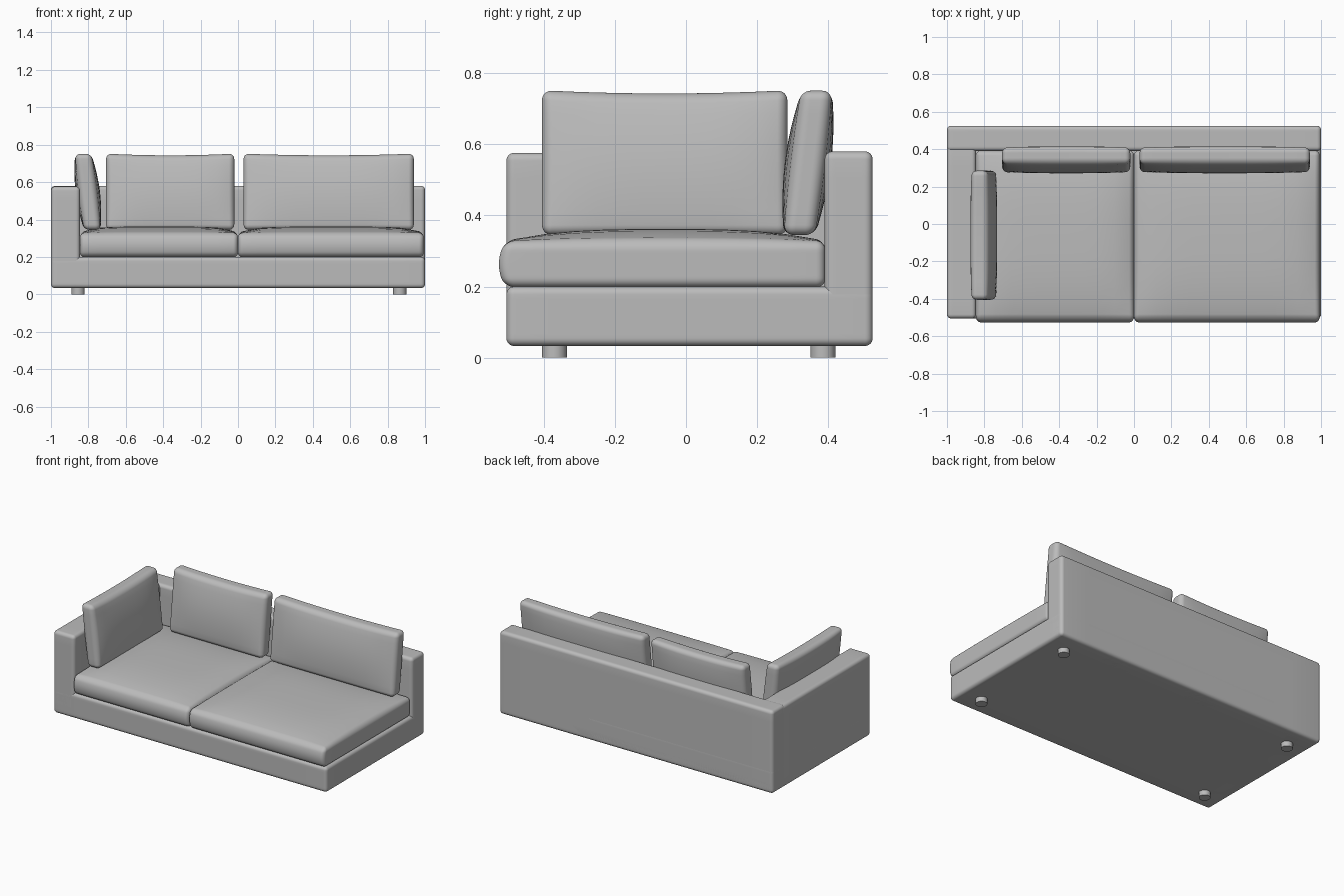
import bpy, bmesh
from mathutils import Vector, Matrix

cube = bpy.data.objects.get("Cube")
if cube:
    bpy.data.objects.remove(cube, do_unlink=True)

FABRIC = bpy.data.materials.new("grey_fabric")
FABRIC.use_nodes = True
FABRIC.diffuse_color = (0.5, 0.5, 0.5, 1)
FABRIC.node_tree.nodes["Principled BSDF"].inputs["Base Color"].default_value = (0.5, 0.5, 0.5, 1)

CUTS = 17          # inner loops per side of a soft box
ROUND = 4          # loops spent on each rounded edge


def finish(name, bm):
    mesh = bpy.data.meshes.new(name)
    bm.to_mesh(mesh)
    bm.free()
    mesh.materials.append(FABRIC)
    obj = bpy.data.objects.new(name, mesh)
    bpy.context.collection.objects.link(obj)
    bpy.ops.object.select_all(action='DESELECT')
    obj.select_set(True)
    bpy.context.view_layer.objects.active = obj
    bpy.ops.object.shade_smooth_by_angle()
    return obj


def spread(t, half, radius):
    """Move an even grid coordinate so that loops gather in the rounded edge."""
    steps = CUTS + 1
    k = round((t + 1) / 2 * steps)
    edge = min(k, steps - k)
    if edge <= ROUND:
        size = half - radius * edge / ROUND
        return size if k > steps / 2 else -size
    return (half - radius) * (2 * (k - ROUND) / (steps - 2 * ROUND) - 1)


def soft_box(name, low, high, radius, warp=None, place=None):
    """Box with round edges; warp moves points by their -1..1 position."""
    low, high = Vector(low), Vector(high)
    centre, half = (low + high) / 2, (high - low) / 2
    bm = bmesh.new()
    bmesh.ops.create_cube(bm, size=2)
    bmesh.ops.subdivide_edges(bm, edges=bm.edges[:], cuts=CUTS, use_grid_fill=True)
    for v in bm.verts:
        p = Vector([spread(t, h, radius) for t, h in zip(v.co, half)])
        core = Vector([max(radius - h, min(h - radius, c)) for c, h in zip(p, half)])
        p = core + (p - core).normalized() * radius
        if warp:
            p += warp(*[c / h for c, h in zip(p, half)])
        v.co = centre + p
    if place:
        bm.transform(place)
    return finish(name, bm)


def seat_warp(u, v, w):
    """Crowned top and a front that bulges forward."""
    crown = 0.034 * (1 - u ** 6) * (1 - abs(v) ** 3) * max(w, 0)
    bulge = -0.018 * (1 - w * w) * max(-v, 0) ** 4
    return Vector((0, bulge, crown))


def pillow_warp(u, v, w):
    """Plump faces, backward lean and a top edge that sags."""
    plump = 0.021 * v * (1 - u ** 4) * (1 - w * w)
    sag = -0.009 * (1 - u * u) * max(w, 0)
    return Vector((0, plump + 0.024 * w, sag))


# Frame
soft_box("base", (-1, -0.505, 0.033), (1, 0.525, 0.2), 0.022)
soft_box("backrest", (-1, 0.39, 0.033), (1, 0.525, 0.58), 0.022)
soft_box("armrest", (-1, -0.505, 0.033), (-0.845, 0.425, 0.576), 0.022)

# Seat cushions
for name, x0, x1 in (("seat_cushion_right", -0.845, 0), ("seat_cushion_left", 0, 0.993)):
    soft_box(name, (x0, -0.508, 0.198), (x1, 0.392, 0.328), 0.026, seat_warp)

# Loose pillows along the back
for name, x0, x1 in (("back_pillow_right", -0.705, -0.02), ("back_pillow_left", 0.03, 0.94)):
    soft_box(name, (x0, 0.299, 0.345), (x1, 0.387, 0.752), 0.028, pillow_warp)

# The same pillow turned to lean on the armrest
turn = Matrix.Translation((-0.46, -0.06, 0)) @ Matrix.Rotation(1.5708, 4, 'Z')
soft_box("arm_pillow", (-0.345, 0.299, 0.345), (0.345, 0.387, 0.752), 0.028, pillow_warp, turn)

# Feet
for side, x in (("right", -0.855), ("left", 0.865)):
    for end, y in (("front", -0.37), ("back", 0.385)):
        bm = bmesh.new()
        bmesh.ops.create_cone(bm, cap_ends=True, segments=32, radius1=0.035, radius2=0.035,
                              depth=0.04, matrix=Matrix.Translation((x, y, 0.02)))
        finish(f"foot_{end}_{side}", bm)
